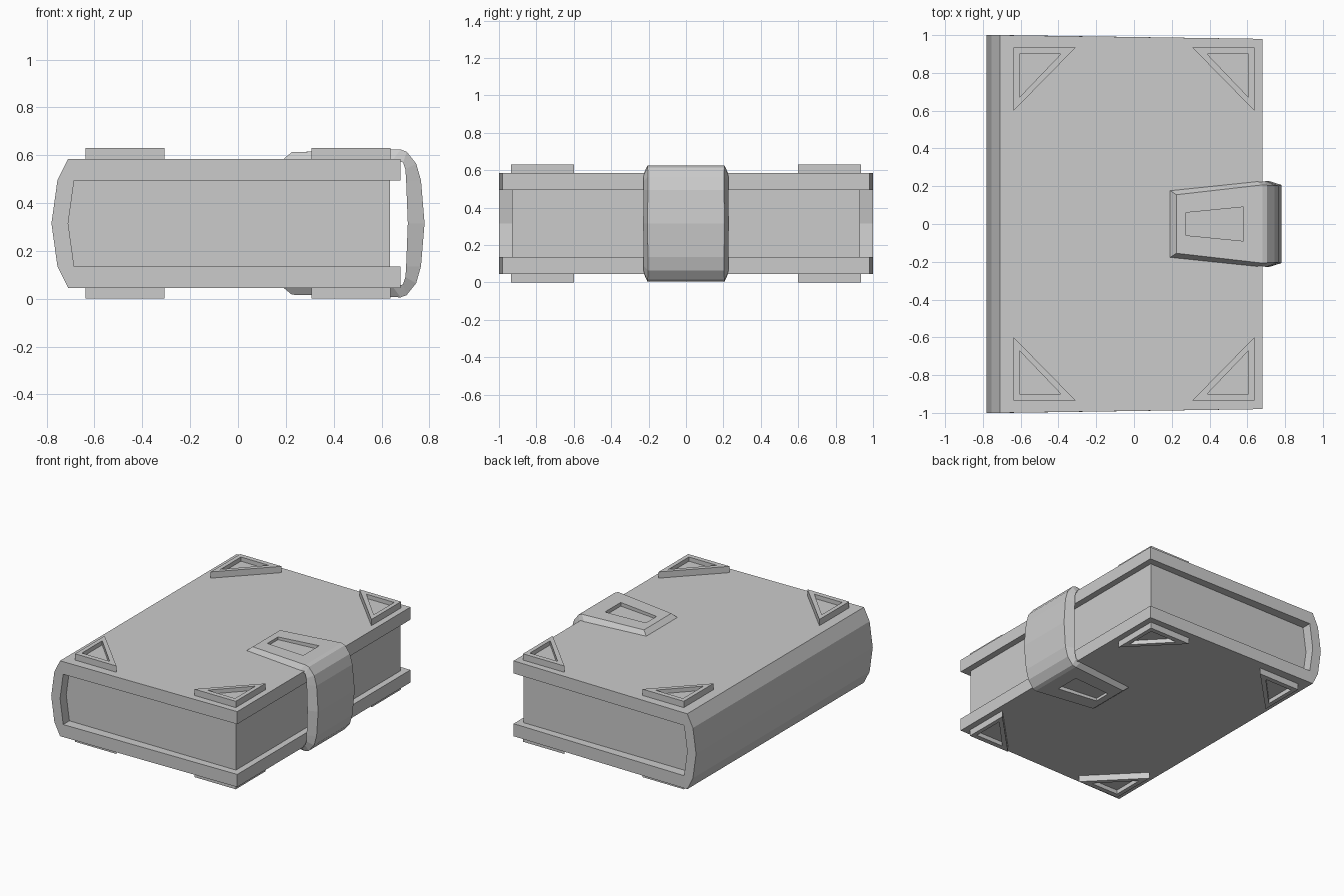
import bpy, bmesh

if "Cube" in bpy.data.objects:
    bpy.data.objects.remove(bpy.data.objects["Cube"])

MID = 0.315  # height of the book's mirror plane


def finish(name, bm):
    bmesh.ops.recalc_face_normals(bm, faces=bm.faces)
    me = bpy.data.meshes.new(name)
    bm.to_mesh(me)
    bm.free()
    ob = bpy.data.objects.new(name, me)
    bpy.context.collection.objects.link(ob)
    return ob


def loft(bm, rings, cap_start=True, cap_end=True):
    """Join rings of points with quads, capping the ends."""
    loops = [[bm.verts.new(p) for p in r] for r in rings]
    n = len(loops[0])
    for a, b in zip(loops, loops[1:]):
        for i in range(n):
            j = (i + 1) % n
            bm.faces.new((a[i], a[j], b[j], b[i]))
    if cap_start:
        bm.faces.new(loops[0])
    if cap_end:
        bm.faces.new(loops[-1])
    return loops


def wrap(bm, stations):
    """C-shaped band from upper-half stations (inner x,z,half width, outer x,z,half width)."""
    lower = [(xi, 2 * MID - zi, wi, xo, 2 * MID - zo, wo)
             for xi, zi, wi, xo, zo, wo in reversed(stations[:-1])]
    rings = [[(xi, -wi, zi), (xo, -wo, zo), (xo, wo, zo), (xi, wi, zi)]
             for xi, zi, wi, xo, zo, wo in stations + lower]
    return loft(bm, rings)


# Cover with faceted spine, slightly tapered toward the opening side
bm = bmesh.new()
wrap(bm, [
    (0.68, 0.495, 0.98, 0.68, 0.585, 0.98),
    (-0.685, 0.495, 1.0, -0.71, 0.585, 1.0),
    (-0.695, 0.423, 1.0, -0.755, 0.495, 1.0),
    (-0.71, MID, 1.0, -0.78, MID, 1.0),
])
finish("cover", bm)

# Page block
bm = bmesh.new()
profile = [(0.635, 0.135), (0.635, 0.495), (-0.685, 0.495), (-0.71, MID), (-0.685, 0.135)]
loft(bm, [[(x, y, z) for x, z in profile] for y in (-0.93, 0.93)])
finish("pages", bm)

# Clasp strap with bevelled edges
bm = bmesh.new()
loops = wrap(bm, [
    (0.19, 0.584, 0.177, 0.225, 0.613, 0.155),
    (0.65, 0.584, 0.225, 0.68, 0.624, 0.207),
    (0.69, 0.57, 0.226, 0.705, 0.615, 0.205),
    (0.70, 0.54, 0.227, 0.745, 0.565, 0.203),
    (0.703, 0.495, 0.227, 0.765, 0.495, 0.203),
    (0.71, MID, 0.229, 0.78, MID, 0.207),
])
# Tapered slot sunk into the upper and lower tongue
for a, b in ((loops[0], loops[1]), (loops[-1], loops[-2])):
    corners = {a[1], a[2], b[1], b[2]}
    face = next(f for f in a[1].link_faces if set(f.verts) == corners)
    up = 1 if a[1].co.z > MID else -1
    bmesh.ops.inset_individual(bm, faces=[face], thickness=0.05)
    for v in face.verts:
        near = v.co.x < 0.45
        x, w, h = (0.275, 0.06, 0.2993) if near else (0.58, 0.09, 0.3066)
        v.co = (x, w if v.co.y > 0 else -w, MID + up * h)
    floor = bmesh.ops.extrude_discrete_faces(bm, faces=[face])["faces"][0]
    for v in floor.verts:
        v.co.z = MID + up * 0.28
finish("clasp", bm)

# Triangular corner guards with sunken centres, on both covers
OUTER = [(0.637, 0.935), (0.308, 0.935), (0.637, 0.60)]
INNER = [(0.607, 0.90), (0.387, 0.90), (0.607, 0.67)]
for sz, side in ((1, "top"), (-1, "bottom")):
    for sx, edge in ((1, "fore_edge"), (-1, "spine")):
        for sy, end in ((1, "back"), (-1, "front")):
            bm = bmesh.new()
            loft(bm, [[(sx * x, sy * y, MID + sz * h) for x, y in tri]
                      for tri, h in ((OUTER, 0.269), (OUTER, 0.315),
                                     (INNER, 0.315), (INNER, 0.285))])
            finish(f"corner_guard_{side}_{edge}_{end}", bm)
